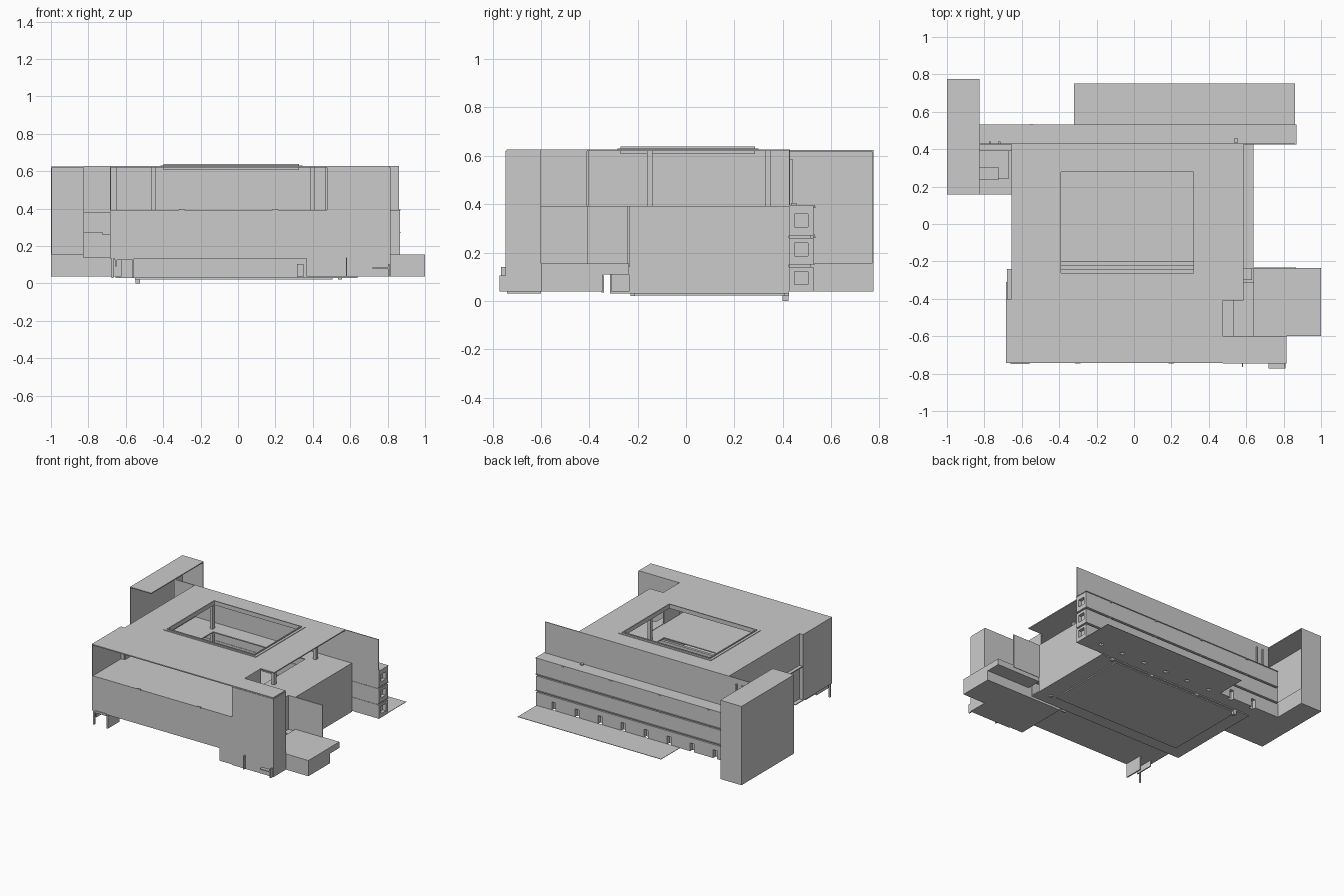
import bpy, bmesh
from mathutils import Vector

if "Cube" in bpy.data.objects:
    bpy.data.objects.remove(bpy.data.objects["Cube"])


def finish(name, bm):
    bmesh.ops.recalc_face_normals(bm, faces=bm.faces)
    me = bpy.data.meshes.new(name)
    bm.to_mesh(me)
    bm.free()
    ob = bpy.data.objects.new(name, me)
    bpy.context.collection.objects.link(ob)
    return ob


def boxes(name, specs):
    """One object from boxes given as (x0, x1, y0, y1, z0, z1)."""
    bm = bmesh.new()
    for x0, x1, y0, y1, z0, z1 in specs:
        vs = bmesh.ops.create_cube(bm, size=1)['verts']
        for v in vs:
            v.co = Vector(((x0 + x1) / 2 + v.co.x * (x1 - x0),
                           (y0 + y1) / 2 + v.co.y * (y1 - y0),
                           (z0 + z1) / 2 + v.co.z * (z1 - z0)))
    return finish(name, bm)


def box(name, *s):
    return boxes(name, [s])


def prism(name, pts, z0, z1):
    bm = bmesh.new()
    f = bm.faces.new([bm.verts.new((x, y, z0)) for x, y in pts])
    top = bmesh.ops.extrude_face_region(bm, geom=[f])['geom']
    for v in top:
        if isinstance(v, bmesh.types.BMVert):
            v.co.z = z1
    return finish(name, bm)


def cut(ob, cutter):
    m = ob.modifiers.new("cut", 'BOOLEAN')
    m.operation, m.solver, m.object = 'DIFFERENCE', 'EXACT', cutter
    cutter.hide_render = True
    cutter.hide_set(True)


def ring(name, x0, x1, y0, y1, z0, z1, t):
    """Rectangular frame of four bars."""
    return boxes(name, [(x0, x1, y0, y0 + t, z0, z1), (x0, x1, y1 - t, y1, z0, z1),
                        (x0, x0 + t, y0 + t, y1 - t, z0, z1), (x1 - t, x1, y0 + t, y1 - t, z0, z1)])


T = 0.006
TOP, MID, LOW, BASE = 0.627, 0.393, 0.14, 0.038

# Flat roof with skylight opening and raised frame
roof = prism("roof", [(-.685, -.743), (.81, -.743), (.81, -.6), (.475, -.6), (.475, -.41),
                      (.585, -.41), (.585, .428), (-.655, .428), (-.655, -.4), (-.685, -.4)],
             TOP - .008, TOP)
cut(roof, box("skylight_cutter", -.395, .325, -.268, .283, .5, .7))
ring("skylight_flange", -.415, .345, -.283, .3, TOP, TOP + .004, .02)
ring("skylight_rim", -.397, .327, -.27, .285, TOP - .02, .638, .008)

# Upper storey walls; the right side is left open towards the terrace
boxes("upper_walls", [
    (-.685, -.685 + T, -.743, -.4, LOW, TOP - .008),
    (-.685, -.655, -.4 - T, -.4, LOW, TOP - .008),
    (-.655, -.655 + T, -.4, .425, MID, TOP - .008),
    (.475 - T, .475, -.6, -.41, MID, TOP - .008)])

# Front facade: solid corner, parapet below the loggia, loggia floor
box("front_corner_block", .475, .815, -.747, -.6, BASE, TOP - .008)
box("front_parapet", -.685, .475, -.743, -.743 + T, LOW, MID)
box("loggia_floor", -.68, .475, -.737, -.24, MID - .01, MID - .003)
boxes("loggia_steps", [(-.65, .58, -.24 + i * .02, -.22 + i * .02, .355 - i * .02, MID - .02 - i * .02)
                       for i in range(2)])
boxes("front_lamps", [(x - .015, x + .015, -.747, -.737, MID - .004, MID + .005) for x in (-.3, .2)])
box("front_underside", -.685, .64, -.743, -.31, LOW - .006, LOW)
box("front_foot", .365, .81, -.74, -.345, BASE, LOW)
box("front_door", .315, .35, -.35, -.34, .035, .105)

# Lower storey walls, floor and upper gallery around the atrium
boxes("lower_walls", [
    (-.655, -.655 + T, -.4, .425, LOW, MID),
    (-.625, -.625 + T, -.315, .425, BASE, LOW),
    (-.655, -.625, .15, .425, BASE, LOW),
    (.64 - T, .64, -.235, .425, BASE, MID),
    (-.625, .64, -.315, -.315 + T, BASE, LOW)])
boxes("gallery_floor", [(.345, .64, -.24, .425, MID - .008, MID),
                        (-.65, -.415, -.24, .425, MID - .008, MID),
                        (-.415, .345, .3, .425, MID - .008, MID)])
boxes("side_recess", [(.475, .535, -.6, -.41, LOW, MID), (.475, .585, -.41, -.235, LOW, MID),
                      (.58, .64, -.241, -.235, LOW, MID)])
box("ground_floor", -.655, .64, -.315, .425, .03, BASE)
box("interior_floor", -.62, .63, -.3, .42, LOW - .006, LOW)

# Interior columns beside the skylight
boxes("columns", [(x - .012, x + .012, y - .012, y + .012, LOW, TOP - .008)
                  for x in (-.45, .4) for y in (-.15, .34)])

# Base slab with pegs below the building
box("base_slab", -.55, .505, -.215, .41, .022, .031)
boxes("pegs", [(x - .01, x + .01, .405, .425, .02, BASE) for x in (.545, .2, -.2)] +
      [(.535, .555, -.23, -.21, .02, BASE)])
box("long_peg", -.547, -.523, .4, .424, 0, BASE)

# Right annex: low box, overhanging slab, fin wall and ledge
box("right_box", .64, 1, -.6, -.345, BASE, .155)
box("right_slab", .64, 1, -.345, -.235, .11, .155)
box("right_fin_wall", .585, .865, -.241, -.232, LOW, MID)
boxes("front_right_bracket", [(.72, .81, -.772, -.743, .08, .087),
                              (.802, .81, -.772, -.743, BASE, .105),
                              (.578, .584, -.765, -.743, BASE, LOW)])
boxes("front_left_legs", [(-.66, -.56, -.748, -.742, .125, .14), (-.655, -.647, -.74, -.6, .09, LOW),
                          (-.675, -.665, -.74, -.73, .03, LOW), (-.565, -.555, -.74, -.6, .03, LOW)])

# Left tower: closed base, outer and rear walls and a roof, open to the front and right
box("tower_base", -1, -.825, .157, .775, BASE, .155)
boxes("tower_shell", [(-1, -1 + T, .157, .775, .155, .625),
                      (-1 + T, -.825, .775 - T, .775, .155, .625),
                      (-1 + T, -.825, .157, .775 - T, .618, .625)])

# Low link between tower and main house
box("link_base", -.825, -.655, .157, .428, BASE, LOW)
box("link_middle", -.825, -.67, .24, .39, LOW, .262)
box("link_step", -.825, -.725, .235, .305, .262, .275)
box("link_back", -.825, -.655, .39, .428, LOW, .38)

# Back wing: tall screen wall and three stacked tiers with end windows
box("back_screen_wall", -.825, .862, .425, .431, MID, TOP)
tiers = [(BASE, LOW), (.155, .26), (.275, MID)]
for i, (z0, z1) in enumerate(tiers):
    tier = box(f"back_tier_{i + 1}", -.825, .865, .425, .528, z0, z1)
    c = (.095, .212, .332)[i]
    cutters = [(.84, .9, .448, .504, c - .027, c + .027)]
    if i == 0:
        cutters += [(.72 - k * .19 - .016, .72 - k * .19 + .016, .5, .56, .02, .1) for k in range(8)]
    cut(tier, boxes(f"opening_cutter_{i + 1}", cutters))
boxes("tier_gaps", [(-.82, .855, .428, .515, z, z + .015) for z in (LOW, .26)])
boxes("tier_ledges", [(-.825, .868, .425, .533, z, z + .005) for z in (.15, .27, MID - .002)])
boxes("ledge_lamps", [(x - .01, x + .01, .525, .535, z, z + .006)
                      for x in (-.55, -.15, .25, .65) for z in (.26, .385)])
box("ledge_vent", .535, .555, .435, .456, MID, .405)
boxes("back_pipes", [(x - .006, x + .006, .43, .44, MID, TOP - .04) for x in (-.72, -.77)])

# Rear pavement
box("rear_pavement", -.32, .862, .525, .75, BASE, BASE + .003)
